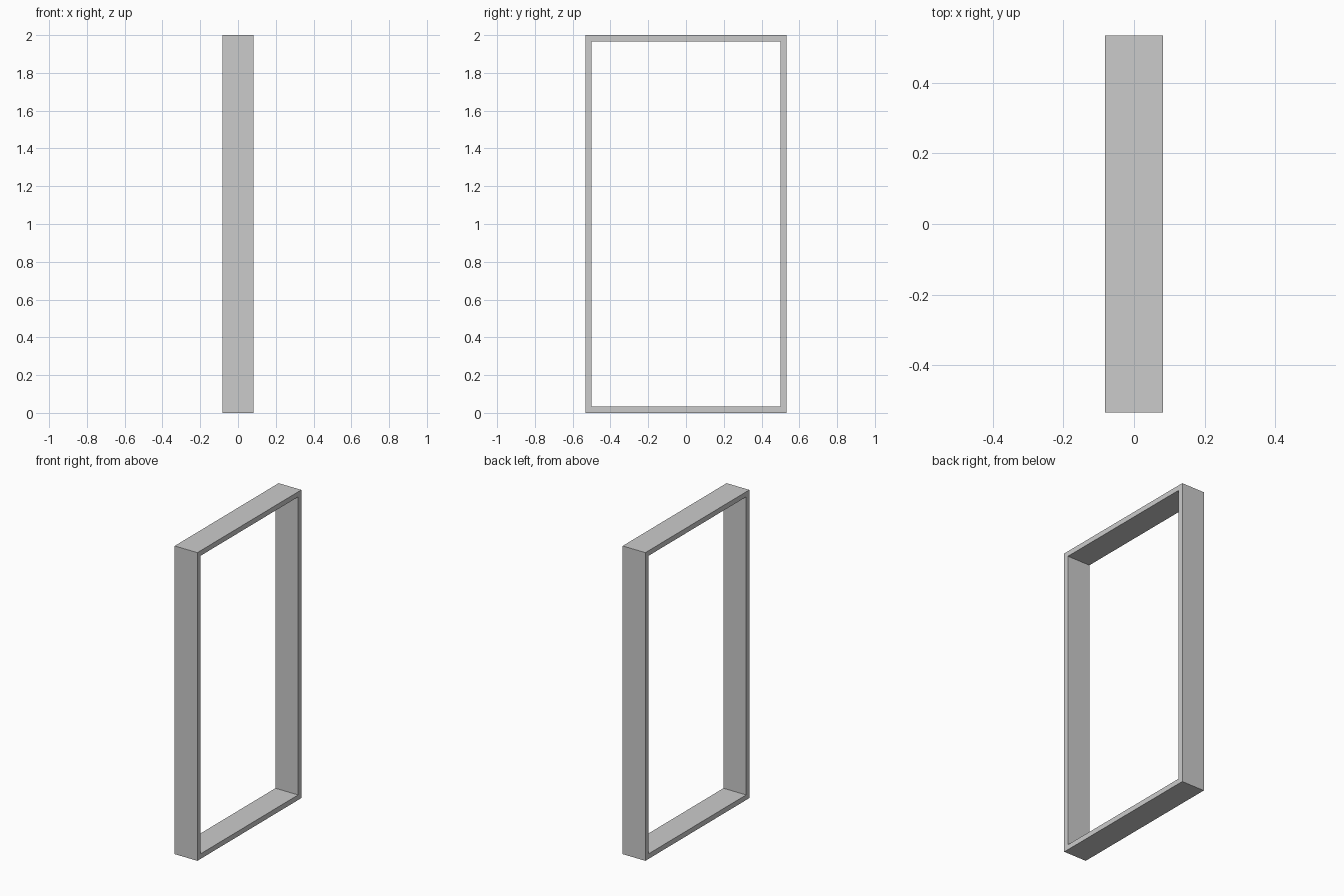
import bpy
import bmesh

if "Cube" in bpy.data.objects:
    bpy.data.objects.remove(bpy.data.objects["Cube"])

DEPTH, WIDTH, HEIGHT, THICK = 0.163, 1.066, 2.0, 0.033


def rect_loop(bm, inset):
    """Four corners of an upright rectangle on the back plane of the frame."""
    y = WIDTH / 2 - inset
    lo, hi = inset, HEIGHT - inset
    return [bm.verts.new((-DEPTH / 2, a, b))
            for a, b in ((-y, lo), (y, lo), (y, hi), (-y, hi))]


# Rectangular frame: mitred flat ring extruded through its depth
bm = bmesh.new()
outer, inner = rect_loop(bm, 0), rect_loop(bm, THICK)
ring = []
for i in range(4):
    j = (i + 1) % 4
    ring.append(bm.faces.new((outer[i], outer[j], inner[j], inner[i])))
ext = bmesh.ops.extrude_face_region(bm, geom=ring, use_keep_orig=True)
moved = [v for v in ext["geom"] if isinstance(v, bmesh.types.BMVert)]
bmesh.ops.translate(bm, verts=moved, vec=(DEPTH, 0, 0))
bmesh.ops.recalc_face_normals(bm, faces=bm.faces)

mesh = bpy.data.meshes.new("door_frame")
bm.to_mesh(mesh)
bm.free()
bpy.context.collection.objects.link(bpy.data.objects.new("door_frame", mesh))
